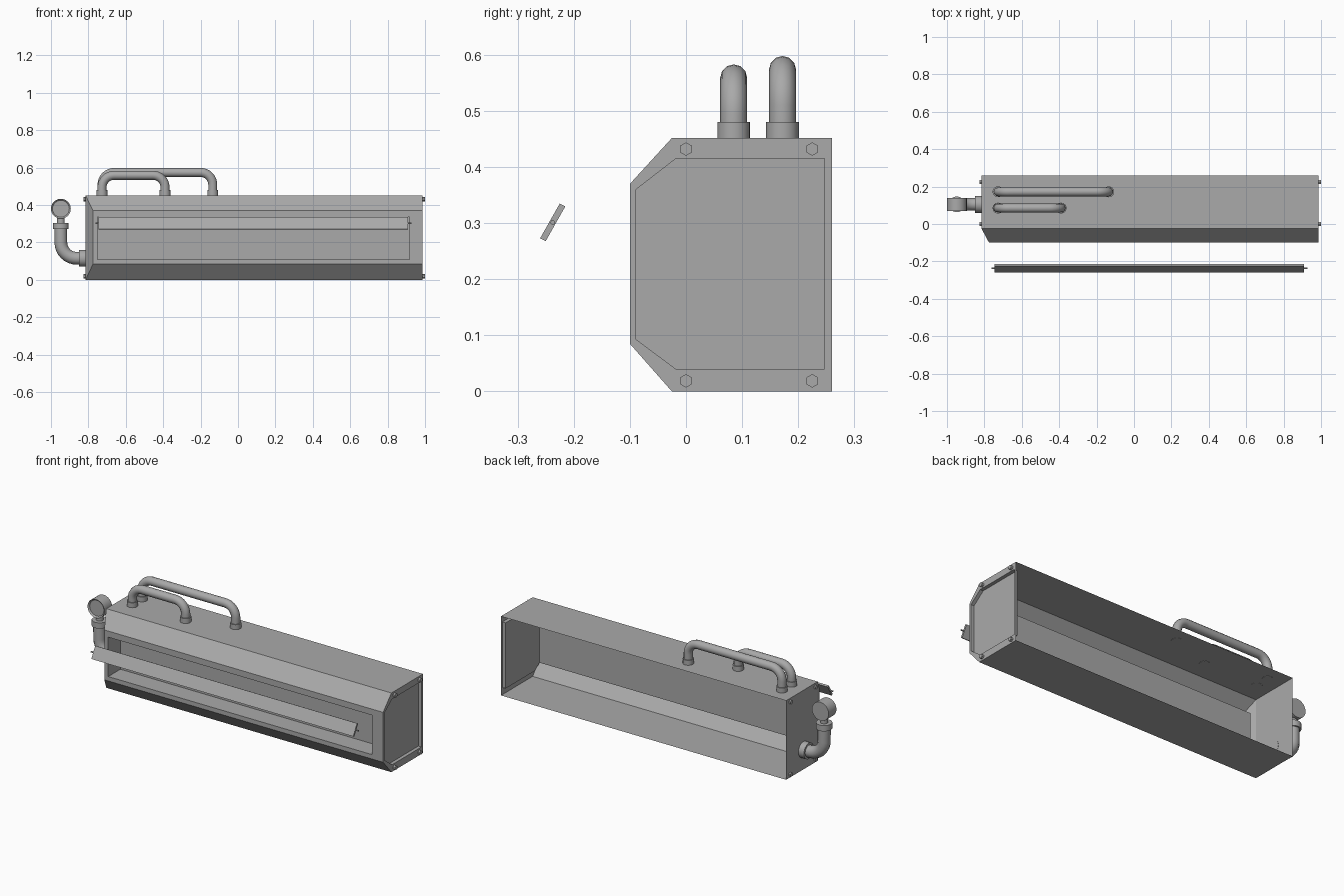
import bpy, bmesh, math
from mathutils import Vector

cube = bpy.data.objects.get("Cube")
if cube:
    bpy.data.objects.remove(cube, do_unlink=True)

grey = bpy.data.materials.new("plain_grey")
grey.use_nodes = True
grey.diffuse_color = (0.4, 0.4, 0.4, 1)
grey.node_tree.nodes["Principled BSDF"].inputs["Base Color"].default_value = (0.4, 0.4, 0.4, 1)


def add_object(name, data, smooth=False):
    obj = bpy.data.objects.new(name, data)
    bpy.context.collection.objects.link(obj)
    data.materials.append(grey)
    bpy.ops.object.select_all(action="DESELECT")
    obj.select_set(True)
    bpy.context.view_layer.objects.active = obj
    if isinstance(data, bpy.types.Curve):
        bpy.ops.object.convert(target="MESH")
        obj = bpy.context.object
    if smooth:
        bpy.ops.object.shade_smooth_by_angle(angle=math.radians(35))
    return obj


def finish(bm, name, smooth=False):
    bmesh.ops.remove_doubles(bm, verts=bm.verts, dist=0.0001)
    bmesh.ops.recalc_face_normals(bm, faces=bm.faces)
    mesh = bpy.data.meshes.new(name)
    bm.to_mesh(mesh)
    bm.free()
    return add_object(name, mesh, smooth)


def face(bm, points):
    bm.faces.new([bm.verts.new(p) for p in points])


def recessed_panel(bm, outer, inner, offset):
    """Flat border from outer to inner outline, then a pocket pushed in by offset."""
    deep = [Vector(p) + Vector(offset) for p in inner]
    for a, b in ((outer, inner), (inner, deep)):
        for i in range(len(a)):
            j = (i + 1) % len(a)
            face(bm, (a[i], a[j], b[j], b[i]))
    face(bm, deep)


def cylinder(name, start, end, radius, sides=24):
    start, end = Vector(start), Vector(end)
    axis = end - start
    bm = bmesh.new()
    bmesh.ops.create_cone(bm, cap_ends=True, segments=sides, radius1=radius,
                          radius2=radius, depth=axis.length)
    bm.transform(axis.to_track_quat("Z", "Y").to_matrix().to_4x4())
    bmesh.ops.translate(bm, verts=bm.verts, vec=(start + end) / 2)
    return finish(bm, name, sides > 8)


def pipe(name, corners, radius, bend):
    """Round tube through the corners, with each inner corner bent to an arc."""
    pts = [Vector(c) for c in corners]
    path = [pts[0]]
    for before, corner, after in zip(pts, pts[1:], pts[2:]):
        u, v = (before - corner).normalized(), (after - corner).normalized()
        for k in range(9):
            t = k / 8 * math.pi / 2
            path.append(corner + bend * (u * (1 - math.sin(t)) + v * (1 - math.cos(t))))
    path.append(pts[-1])
    curve = bpy.data.curves.new(name, "CURVE")
    curve.dimensions = "3D"
    curve.bevel_depth = radius
    curve.bevel_resolution = 4
    curve.use_fill_caps = True
    spline = curve.splines.new("POLY")
    spline.points.add(len(path) - 1)
    for point, co in zip(spline.points, path):
        point.co = (*co, 1)
    return add_object(name, curve, True)


# Housing: thin sheet, open at the back, with a mitred left-hand front corner
LEFT, RIGHT, TOP = -0.815, 0.987, 0.452
profile = [(0.26, 0), (-0.025, 0), (-0.1, 0.085), (-0.1, 0.37), (-0.025, TOP), (0.26, TOP)]
near = [(RIGHT, y, z) for y, z in profile]
far = [(-0.775 if y < -0.05 else LEFT, y, z) for y, z in profile]
bm = bmesh.new()
for i in (0, 1, 3, 4):
    face(bm, (near[i], near[i + 1], far[i + 1], far[i]))
face(bm, (far[0], far[1], far[4], far[5]))
face(bm, far[1:5])

# Front window pocket
window = [(0.918, -0.1, 0.11), (0.918, -0.1, 0.335), (-0.75, -0.1, 0.335), (-0.75, -0.1, 0.11)]
recessed_panel(bm, (near[2], near[3], far[3], far[2]), window, (0, 0.11, 0))

# End pocket following the housing outline
inset = [(0.247, 0.04), (-0.018, 0.04), (-0.089, 0.093),
         (-0.089, 0.36), (-0.018, 0.415), (0.247, 0.415)]
recessed_panel(bm, near, [(RIGHT, y, z) for y, z in inset], (-0.02, 0, 0))
finish(bm, "housing")

# Hex bolts on both ends
for end, x, out in (("right", RIGHT, 0.013), ("left", LEFT, -0.01)):
    for y in (0, 0.225):
        for z in (0.019, 0.432):
            cylinder("bolt_" + end, (x, y, z), (x + out, y, z), 0.012, 6)

# Two bridge pipes on the roof with collars
for name, y, x_end, z in (("short_pipe", 0.085, -0.39, 0.559), ("long_pipe", 0.172, -0.135, 0.574)):
    start = -0.727
    pipe(name, [(start, y, TOP), (start, y, z), (x_end, y, z), (x_end, y, TOP)], 0.024, 0.065)
    for x in (start, x_end):
        cylinder(name + "_collar", (x, y, TOP - 0.001), (x, y, 0.48), 0.029)

# Elbow pipe with collars at the left end
GX, GY = -0.947, 0.105
pipe("elbow_pipe", [(LEFT, GY, 0.115), (GX, GY, 0.115), (GX, GY, 0.29)], 0.034, 0.085)
cylinder("elbow_wall_collar", (LEFT + 0.001, GY, 0.115), (-0.85, GY, 0.115), 0.045)
cylinder("elbow_top_collar", (GX, GY, 0.272), (GX, GY, 0.305), 0.042)
cylinder("gauge_neck", (GX, GY, 0.3), (GX, GY, 0.345), 0.02)

# Round gauge with a sunken dial
bm = bmesh.new()
bmesh.ops.create_cone(bm, cap_ends=True, segments=24, radius1=0.053, radius2=0.053, depth=0.07)
dial = [f for f in bm.faces if f.normal.z > 0.9]
bmesh.ops.inset_region(bm, faces=dial, thickness=0.008)
bmesh.ops.translate(bm, verts=dial[0].verts, vec=(0, 0, -0.008))
bm.transform(Vector((0, -1, 0)).to_track_quat("Z", "Y").to_matrix().to_4x4())
bmesh.ops.translate(bm, verts=bm.verts, vec=(GX, GY, 0.38))
finish(bm, "gauge", True)

# Tilted flap in front of the window, with its hinge pin
section = [(-0.26, 0.273), (-0.25, 0.268), (-0.215, 0.33), (-0.225, 0.335)]
ends = [[(x, y, z) for y, z in section] for x in (-0.745, 0.91)]
bm = bmesh.new()
for loop in ends:
    face(bm, loop)
for i in range(4):
    j = (i + 1) % 4
    face(bm, (ends[0][i], ends[0][j], ends[1][j], ends[1][i]))
finish(bm, "flap")
cylinder("flap_pin", (-0.762, -0.2375, 0.3015), (0.928, -0.2375, 0.3015), 0.004, 12)
